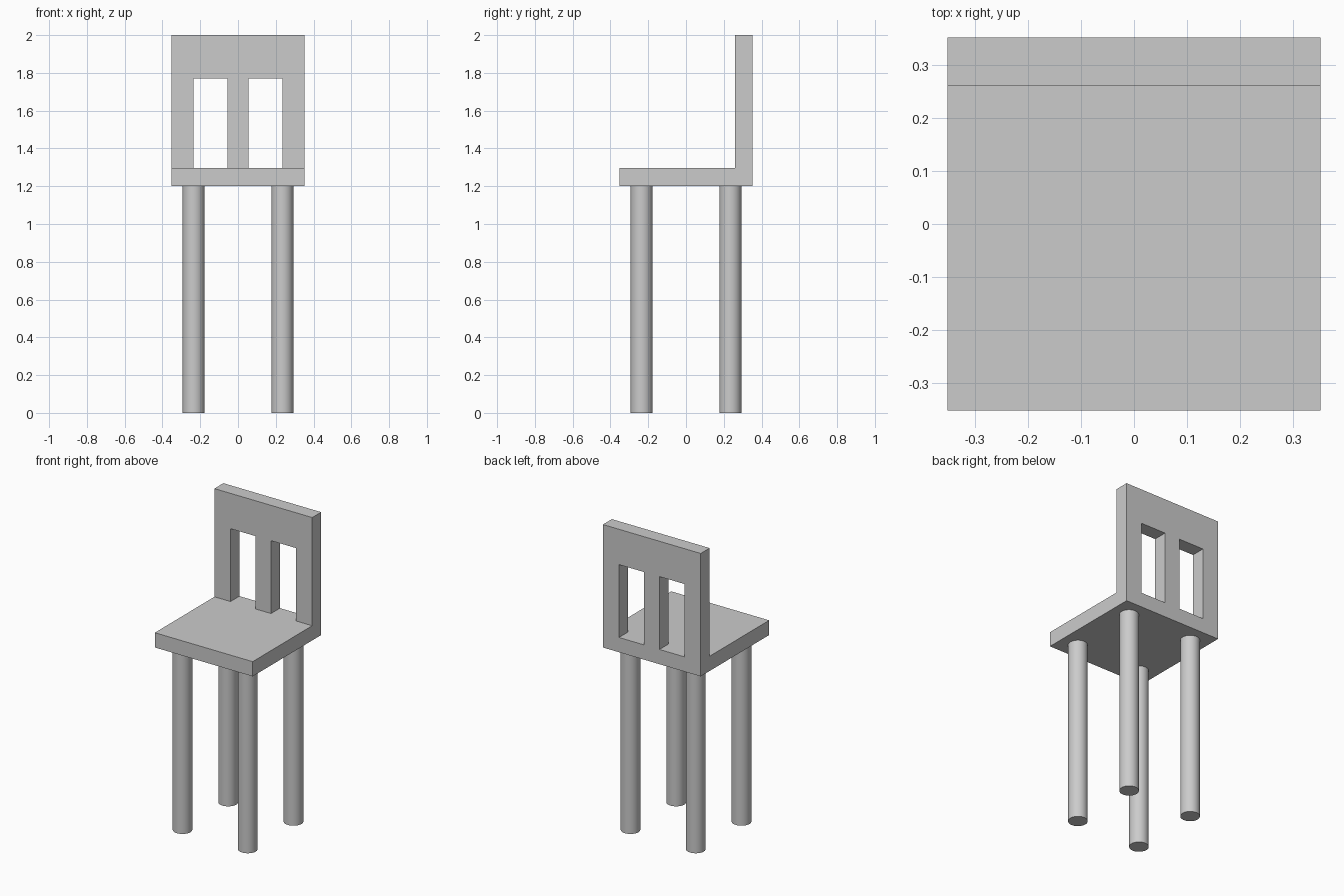
import bpy

if "Cube" in bpy.data.objects:
    bpy.data.objects.remove(bpy.data.objects["Cube"])

HALF = 0.352               # half width and depth of the seat
SEAT_Z0, SEAT_Z1 = 1.20, 1.296
RAIL_Z0, TOP_Z = 1.77, 2.0
BACK_Y = 0.26              # front face of the backrest
LEG_POS, LEG_R = 0.235, 0.058


def box(name, lo, hi):
    """Axis-aligned box between two corners."""
    centre = [(a + b) / 2 for a, b in zip(lo, hi)]
    bpy.ops.mesh.primitive_cube_add(size=1, location=centre)
    ob = bpy.context.object
    ob.name = name
    ob.scale = [b - a for a, b in zip(lo, hi)]
    bpy.ops.object.transform_apply(location=False, rotation=False, scale=True)
    return ob


# Seat
box("seat", (-HALF, -HALF, SEAT_Z0), (HALF, HALF, SEAT_Z1))

# Backrest: three uprights carrying a wide top rail
for name, x0, x1 in (("left_back_post", -HALF, -0.236),
                     ("centre_back_slat", -0.056, 0.056),
                     ("right_back_post", 0.236, HALF)):
    box(name, (x0, BACK_Y, SEAT_Z1), (x1, HALF, RAIL_Z0))
box("top_rail", (-HALF, BACK_Y, RAIL_Z0), (HALF, HALF, TOP_Z))

# Four round legs
for side, x in (("left", -LEG_POS), ("right", LEG_POS)):
    for end, y in (("front", -LEG_POS), ("back", LEG_POS)):
        bpy.ops.mesh.primitive_cylinder_add(
            vertices=32, radius=LEG_R, depth=SEAT_Z0, location=(x, y, SEAT_Z0 / 2))
        bpy.context.object.name = f"{end}_{side}_leg"
        bpy.ops.object.shade_smooth_by_angle()
